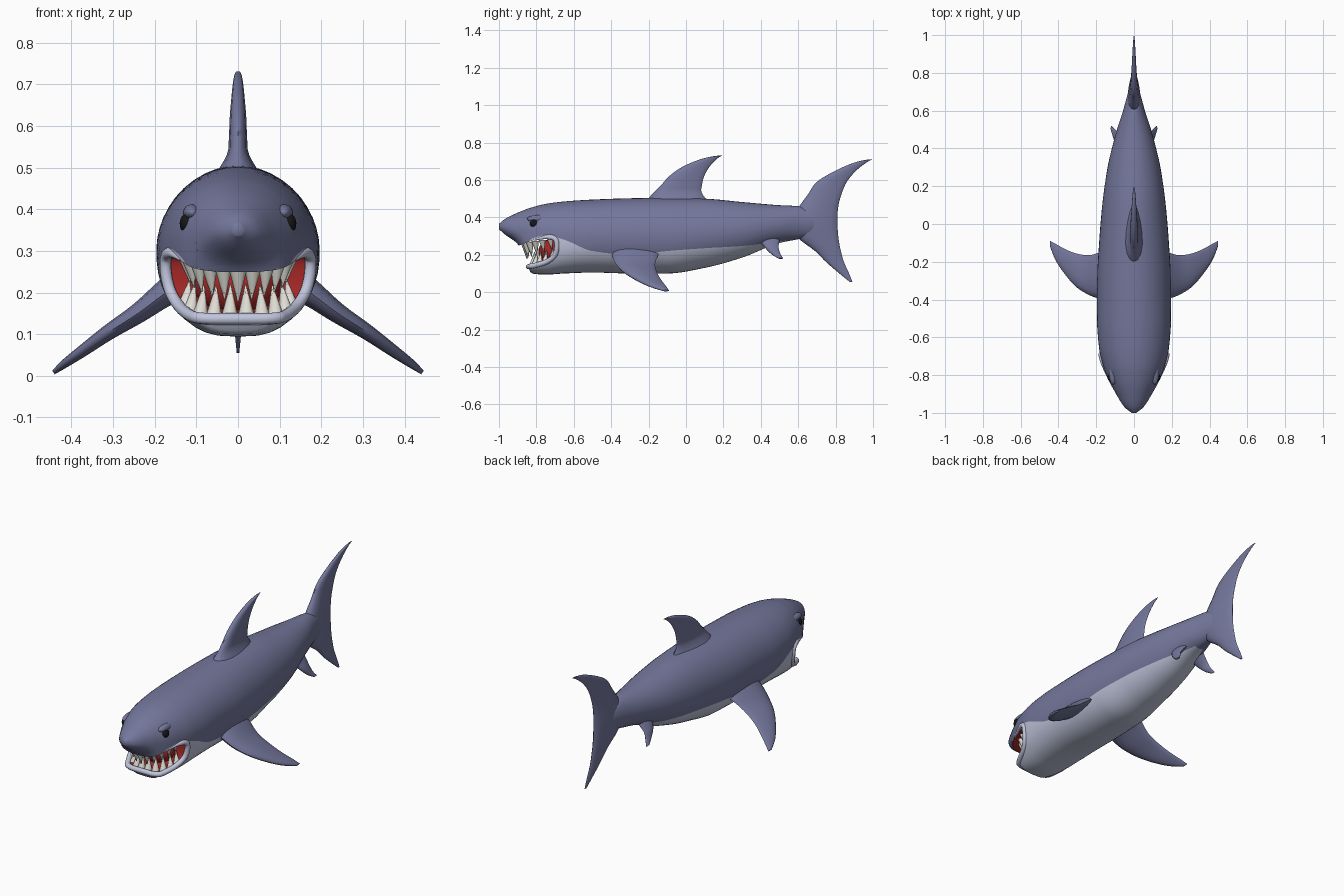
import bpy, bmesh, math
from mathutils import Vector

cube = bpy.data.objects.get("Cube")
if cube:
    bpy.data.objects.remove(cube, do_unlink=True)


def material(name, r, g, b):
    mat = bpy.data.materials.new(name)
    mat.use_nodes = True
    mat.diffuse_color = (r, g, b, 1)
    for node in mat.node_tree.nodes:
        if node.type == 'BSDF_PRINCIPLED':
            node.inputs["Base Color"].default_value = (r, g, b, 1)
            node.inputs["Roughness"].default_value = 0.7
    return mat


SKIN = material("slate blue skin", .175, .185, .33)
BELLY = material("pale belly", .53, .56, .72)
MOUTH = material("mouth red", .36, .02, .02)
TEETH = material("ivory teeth", .76, .74, .68)
EYE = material("eye black", .008, .008, .008)


def finish(bm, name, mats, angle=50):
    """Turn a bmesh into a smooth-shaded object."""
    bmesh.ops.recalc_face_normals(bm, faces=bm.faces)
    mesh = bpy.data.meshes.new(name)
    bm.to_mesh(mesh)
    bm.free()
    for mat in mats:
        mesh.materials.append(mat)
    obj = bpy.data.objects.new(name, mesh)
    bpy.context.collection.objects.link(obj)
    smooth(obj, angle)
    return obj


def smooth(obj, angle):
    bpy.ops.object.select_all(action='DESELECT')
    obj.select_set(True)
    bpy.context.view_layer.objects.active = obj
    bpy.ops.object.shade_smooth_by_angle(angle=math.radians(angle))


def loft(rings, paint=None):
    """Skin closed rings of points, with capped ends."""
    bm = bmesh.new()
    loops = [[bm.verts.new(p) for p in ring] for ring in rings]
    count = len(loops[0])
    for a, b in zip(loops, loops[1:]):
        for k in range(count):
            j = (k + 1) % count
            face = bm.faces.new((a[k], a[j], b[j], b[k]))
            if paint:
                face.material_index = paint(k, face.calc_center_median().y)
    bm.faces.new(loops[0])
    bm.faces.new(loops[-1])
    return bm


def spline(rows, steps):
    """Catmull-Rom curve through rows of numbers."""
    rows = [Vector(r) for r in rows]
    out = []
    for i in range(len(rows) - 1):
        a, b = rows[max(i - 1, 0)], rows[i]
        c, d = rows[i + 1], rows[min(i + 2, len(rows) - 1)]
        for s in range(steps):
            t = s / steps
            out.append(b + (c - a) * (t / 2) + (a * 2 - b * 5 + c * 4 - d) * (t * t / 2)
                       + (b * 3 - a - c * 3 + d) * (t ** 3 / 2))
    return out + [rows[-1]]


# Body stations: y, top, bottom, half width, widest height, lower roundness, belly line
BODY = [
    (-1, .365, .337, .012, .35, 2, .34), (-.97, .39, .31, .05, .345, 2, .31),
    (-.9, .425, .257, .095, .33, 2.4, .255), (-.85, .445, .15, .123, .32, 3, .265),
    (-.825, .453, .1, .136, .315, 3, .285), (-.75, .472, .094, .163, .31, 2.8, .305),
    (-.65, .485, .1, .186, .3, 2.5, .28), (-.5, .495, .105, .196, .3, 2.3, .22),
    (-.3, .502, .1, .195, .3, 2.2, .2), (-.1, .505, .1, .185, .3, 2.2, .22),
    (.1, .5, .13, .168, .31, 2, .235), (.3, .482, .185, .14, .33, 2, .247),
    (.5, .465, .263, .09, .36, 2, .272), (.6, .46, .283, .058, .37, 2, .285),
    (.7, .43, .305, .03, .37, 2, .3), (.76, .39, .35, .008, .37, 2, .35)]


def section(y):
    """Monotone interpolation of the body stations."""
    i = max(k for k in range(len(BODY) - 1) if BODY[k][0] <= y or k == 0)
    width = BODY[i + 1][0] - BODY[i][0]
    t = (y - BODY[i][0]) / width

    def slope(k, c):
        if k == 0 or k == len(BODY) - 1:
            k = min(max(k, 1), len(BODY) - 1)
            return (BODY[k][c] - BODY[k - 1][c]) / (BODY[k][0] - BODY[k - 1][0])
        d = [(BODY[j + 1][c] - BODY[j][c]) / (BODY[j + 1][0] - BODY[j][0]) for j in (k - 1, k)]
        return 2 * d[0] * d[1] / (d[0] + d[1]) if d[0] * d[1] > 0 else 0

    def value(c):
        p, q = BODY[i][c], BODY[i + 1][c]
        ease = t * t * (3 - 2 * t)
        return (p + (q - p) * ease + width * t * (1 - t)
                * ((1 - t) * slope(i, c) - t * slope(i + 1, c)))
    return [value(c) for c in range(1, 7)]


def surface_x(y, z):
    top, bottom, half, mid, power, _ = section(y)
    s, n = ((z - mid) / (top - mid), 2) if z >= mid else ((mid - z) / (mid - bottom), power)
    return half * max(0, 1 - s ** n) ** (1 / n)


UPPER, LOWER = 14, 9


def body_ring(y):
    """One cross-section whose points line up with the belly line."""
    top, bottom, half, mid, power, line = section(y)
    s = max(-.97, (line - mid) / (mid - bottom if line < mid else top - mid))
    split = math.copysign(math.asin(abs(s) ** ((power if s < 0 else 2) / 2)), s)
    quarter = math.pi / 2
    angles = [quarter + (split - quarter) * k / UPPER for k in range(UPPER)]
    angles += [split + (-quarter - split) * k / LOWER for k in range(LOWER + 1)]
    side = []
    for a in angles:
        n, h = (2, top - mid) if a >= 0 else (power, mid - bottom)
        side.append((half * max(0, math.cos(a)) ** (2 / n), y,
                     mid + math.copysign(h * abs(math.sin(a)) ** (2 / n), a)))
    side[0], side[-1] = (0, y, top), (0, y, bottom)
    return side + [(-x, v, z) for x, v, z in side[-2:0:-1]]


def belly_paint(k, y):
    total = 2 * (UPPER + LOWER)
    return int(UPPER <= k < total - UPPER and -.88 < y < .54)


RINGS = 110
body = finish(loft([body_ring(-1 + 1.76 * (k / RINGS) ** 1.3) for k in range(RINGS + 1)],
                   belly_paint), "body", [SKIN, BELLY, MOUTH])

# Mouth opening cut through the head
outline = spline([(-.93, .235), (-.87, .258), (-.8, .283), (-.74, .295), (-.7, .285),
                  (-.69, .25), (-.7, .2), (-.74, .165), (-.8, .145), (-.83, .139),
                  (-.845, .136), (-.87, .134), (-1.05, .13)], 5)
cutter = finish(loft([[(x, y, z) for y, z in outline] for x in (-.3, .3)]),
                "mouth_cutter", [SKIN, BELLY, MOUTH])
cutter.hide_render = True
for poly in cutter.data.polygons:
    poly.material_index = 2
cut = body.modifiers.new("mouth", 'BOOLEAN')
cut.operation = 'DIFFERENCE'
cut.solver = 'EXACT'
cut.object = cutter
bpy.context.view_layer.objects.active = body
bpy.ops.object.modifier_apply(modifier=cut.name)
bpy.data.objects.remove(cutter, do_unlink=True)
smooth(body, 50)

# Pale lip around the mouth corners and lower jaw
edge = [(surface_x(y, z) - .004, y, z) for y, z in outline if y > -.9 and (z < .2 or y > -.82)]
edge = [p for p in edge if p[0] > .012]
path = edge + [(-x, y, z) for x, y, z in reversed(edge)]
curve = bpy.data.curves.new("lip", 'CURVE')
curve.dimensions = '3D'
curve.bevel_depth = .014
curve.bevel_resolution = 3
curve.use_fill_caps = True
line = curve.splines.new('POLY')
line.points.add(len(path) - 1)
for k, (point, p) in enumerate(zip(line.points, path)):
    point.co = (*p, 1)
    point.radius = min(1, .3 + min(k, len(path) - 1 - k) * .1)
curve.materials.append(BELLY)
lip = bpy.data.objects.new("lip", curve)
bpy.context.collection.objects.link(lip)


def ellipsoid(name, center, size, mat):
    bm = bmesh.new()
    bmesh.ops.create_uvsphere(bm, u_segments=20, v_segments=12, radius=1)
    for v in bm.verts:
        v.co = Vector(center) + v.co * Vector(size)
    return finish(bm, name, [mat], 80)


ellipsoid("mouth_lining", (0, -.715, .215), (.105, .075, .07), MOUTH)


def tooth_row(name, count, front, base, rise, height):
    """Pointed teeth along a U-shaped gum."""
    bm = bmesh.new()
    for k in range(count):
        t = 2 * k / (count - 1) - 1
        a = t * 1.4
        x, y, z = .13 * math.sin(a), -.7 - front * math.cos(a), base + rise * t * t
        size = 1 - .3 * abs(t)
        made = bmesh.ops.create_cone(bm, segments=8, radius1=.024, radius2=.002,
                                     depth=1, cap_ends=True)
        for v in made["verts"]:
            up = v.co.z + .5
            lean = 1 - .1 * up
            v.co = Vector((x * lean + v.co.x * size, y + .01 * up + v.co.y * size,
                           z + height * size * up))
    finish(bm, name, [TEETH], 60)


tooth_row("upper_teeth", 11, .16, .266, .02, -.088)
tooth_row("lower_teeth", 10, .12, .13, .04, .09)


def fin(name, stations, normal):
    """Stations: leading y, trailing y, x, z, half thickness."""
    normal = Vector(normal).normalized()
    rings = []
    for lead, trail, x, z, thick in spline(stations, 4):
        ring = []
        for k in range(16):
            a = math.tau * k / 16
            c = math.cos(a)
            point = Vector((x, (lead + trail) / 2 - (trail - lead) / 2 * c, z))
            ring.append(point + normal * thick * math.sin(a) * (1 + .35 * c))
        rings.append(ring)
    finish(loft(rings), name, [SKIN], 60)


fin("dorsal_fin", [(-.23, .13, 0, .47, .06), (-.175, .085, 0, .53, .026),
                   (-.135, .085, 0, .57, .021), (-.09, .097, 0, .62, .019),
                   (-.02, .125, 0, .67, .015), (.07, .16, 0, .708, .011),
                   (.14, .185, 0, .726, .007), (.185, .198, 0, .731, .003)], (1, 0, 0))
fin("tail_fin", [(.875, .89, 0, .055, .003), (.82, .872, 0, .1, .007),
                 (.75, .845, 0, .16, .012), (.69, .828, 0, .22, .018),
                 (.6, .815, 0, .29, .028), (.56, .81, 0, .37, .034),
                 (.6, .813, 0, .45, .028), (.65, .83, 0, .52, .021),
                 (.7, .86, 0, .59, .016), (.8, .91, 0, .65, .011),
                 (.9, .965, 0, .693, .007), (.975, .998, 0, .71, .003)], (1, 0, 0))

# Paired parts
for label, s in (("left", 1), ("right", -1)):
    fin(label + "_pectoral_fin",
        [(-.4, -.13, s * .12, .235, .04), (-.395, -.15, s * .18, .195, .03),
         (-.375, -.165, s * .24, .15, .023), (-.33, -.155, s * .31, .105, .018),
         (-.26, -.13, s * .37, .062, .014), (-.19, -.105, s * .415, .03, .01),
         (-.12, -.09, s * .443, .008, .005)], (s * .56, 0, .83))
    fin(label + "_pelvic_fin",
        [(.39, .5, s * .06, .28, .02), (.42, .495, s * .09, .24, .013),
         (.455, .505, s * .105, .205, .009), (.495, .52, s * .12, .18, .004)],
        (s * .86, 0, .51))
    ellipsoid(label + "_eye", (s * .122, -.812, .366), (.018, .023, .024), EYE)
    ellipsoid(label + "_brow", (s * .11, -.79, .392), (.022, .06, .02), SKIN)
